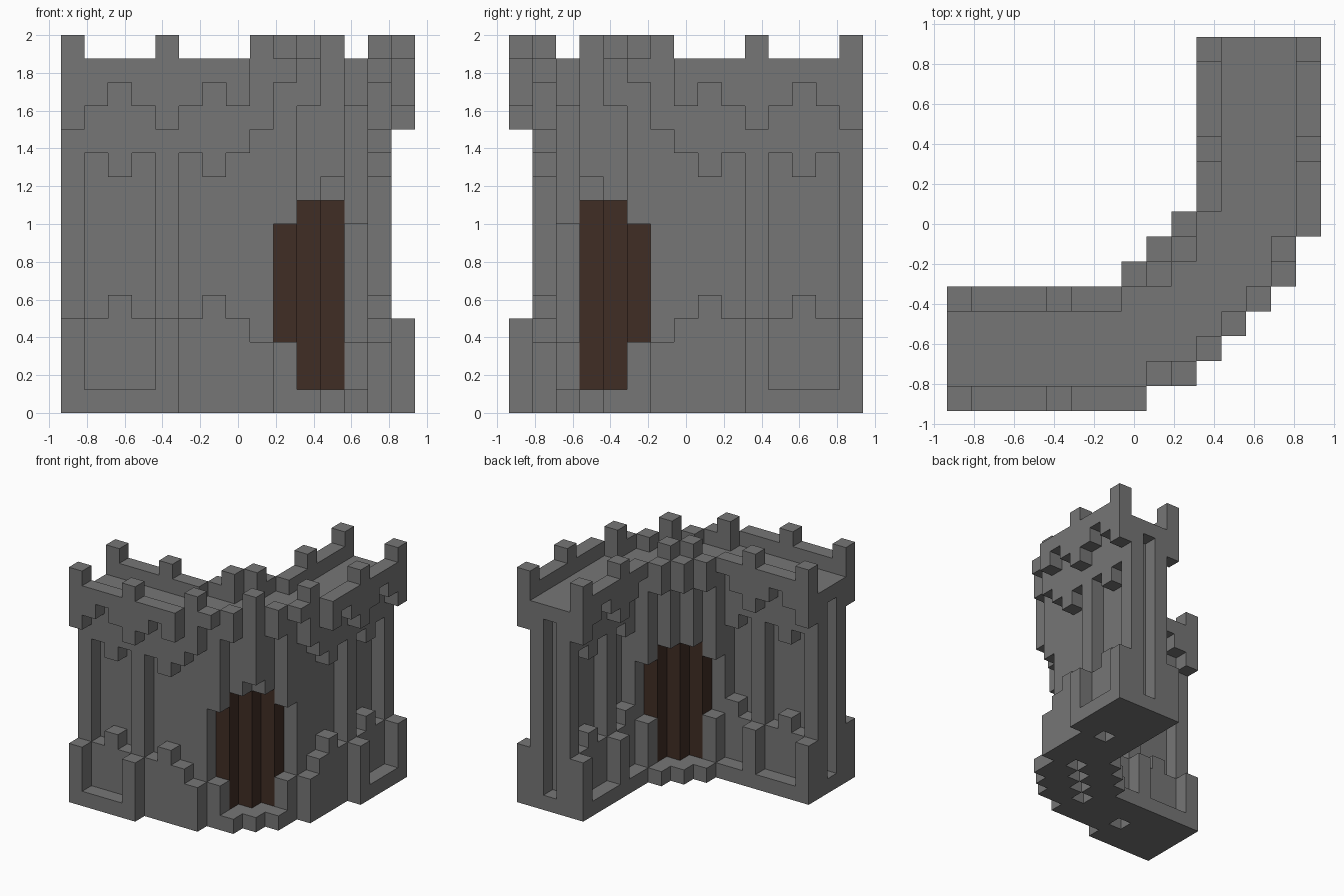
import bpy
import bmesh
from mathutils import Vector

cube = bpy.data.objects.get("Cube")
if cube:
    bpy.data.objects.remove(cube)

CELL = 0.125
claimed = set()


def material(name, rgb):
    mat = bpy.data.materials.new(name)
    mat.use_nodes = True
    mat.diffuse_color = (*rgb, 1)
    mat.node_tree.nodes["Principled BSDF"].inputs["Base Color"].default_value = (*rgb, 1)
    return mat


stone = material("grey stone", (0.18, 0.18, 0.18))
wood = material("dark wood", (0.051, 0.026, 0.018))


def block(cells, i, j, bottom, top):
    """Add a block and its twin across the diagonal; i and j are a cell or an inclusive pair."""
    i0, i1 = i if isinstance(i, tuple) else (i, i)
    j0, j1 = j if isinstance(j, tuple) else (j, j)
    for a in range(i0, i1 + 1):
        for b in range(j0, j1 + 1):
            for k in range(bottom, top):
                cells.add((a, b, k))
                cells.add((14 - b, 14 - a, k))


def build(name, cells, mat):
    """Turn a set of cells into one closed blocky mesh."""
    cells = cells - claimed
    claimed.update(cells)
    bm = bmesh.new()
    corners = {}

    def vert(p):
        key = tuple(p)
        if key not in corners:
            corners[key] = bm.verts.new(((p[0] - 7.5) * CELL, (p[1] - 7.5) * CELL, p[2] * CELL))
        return corners[key]

    for cell in sorted(cells):
        for axis in range(3):
            u, v = Vector((0, 0, 0)), Vector((0, 0, 0))
            u[(axis + 1) % 3] = 1
            v[(axis + 2) % 3] = 1
            for side in (0, 1):
                near = list(cell)
                near[axis] += 2 * side - 1
                if tuple(near) in cells:
                    continue
                o = Vector(cell)
                o[axis] += side
                ring = [o, o + u, o + u + v, o + v]
                if not side:
                    ring.reverse()
                bm.faces.new([vert([round(c) for c in p]) for p in ring])
    mesh = bpy.data.meshes.new(name)
    bm.to_mesh(mesh)
    bm.free()
    mesh.materials.append(mat)
    bpy.context.collection.objects.link(bpy.data.objects.new(name, mesh))


# Double door: an outer and an inner stepped leaf
door = set()
for n in range(3):
    block(door, 9 + n, 3 + n, 1, 9)
    block(door, 8 + n, 4 + n, 1, 9)
build("door", door, wood)

# Walls: thin core, pilasters on both faces, and masonry over the door
wall = set()
block(wall, (1, 3), 2, 0, 13)
block(wall, (5, 8), 2, 0, 13)
block(wall, 7, 3, 0, 13)
for i in (0, 4):
    for j in (1, 3):
        block(wall, i, j, 0, 13)
for n in range(3):
    block(wall, 9 + n, 3 + n, 9, 13)
    block(wall, 8 + n, 4 + n, 9, 13)
block(wall, 9, 2, 8, 13)
block(wall, 7, 4, 8, 13)
block(wall, 10, 3, 9, 13)
block(wall, 8, 5, 9, 13)
build("walls", wall, stone)

# Base: floor plates, corner posts, low curb with raised stones
base = set()
block(base, (0, 3), (0, 4), 0, 1)
for j in (0, 1, 3, 4):
    block(base, 4, j, 0, 1)
block(base, (5, 7), (1, 4), 0, 1)
for i in (0, 4):
    for j in (0, 4):
        block(base, i, j, 0, 4)
for j in (1, 3):
    block(base, (1, 3), j, 0, 4)
    block(base, 2, j, 4, 5)
    block(base, (5, 6), j, 0, 4)
    block(base, 6, j, 4, 5)
block(base, 7, 1, 0, 4)
block(base, 8, 1, 0, 3)
block(base, 9, 2, 0, 3)
block(base, 7, 4, 0, 4)
build("base", base, stone)

# Doorsteps on both sides, and the sills under the door leaves
steps = set()
for n in range(3):
    block(steps, 10 + n, 2 + n, 0, 1)
    block(steps, 7 + n, 5 + n, 0, 1)
block(steps, 10, 3, 0, 1)
block(steps, 8, 5, 0, 1)
build("doorsteps", steps, stone)
sills = set()
for n in range(3):
    block(sills, 9 + n, 3 + n, 0, 1)
    block(sills, 8 + n, 4 + n, 0, 1)
build("door_sills", sills, stone)

# Walkway slab with hanging corbels
walkway = set()
block(walkway, (0, 8), (1, 3), 13, 14)
for i in range(7, 13):
    for j in range(2, 8):
        if 3 <= i - j <= 7:
            block(walkway, i, j, 13, 14)
for j in (1, 3):
    for i in (1, 2, 3, 5, 6):
        block(walkway, i, j, 10 if i in (2, 6) else 11, 13)
block(walkway, 7, 1, 11, 13)
build("walkway", walkway, stone)

# Parapets: arched lower edge, merlons on top
parapet = set()
for j, last in ((0, 7), (4, 6)):
    for i in range(last + 1):
        if i % 4 == 0:
            block(parapet, i, j, 12, 16)
        else:
            block(parapet, i, j, 14 if i % 4 == 2 else 13, 15)
block(parapet, 8, 1, 12, 16)
block(parapet, 9, 1, 14, 15)
block(parapet, 10, 2, 13, 15)
block(parapet, 11, 3, 10, 16)
block(parapet, 7, 5, 13, 15)
block(parapet, 8, 6, 13, 15)
block(parapet, 8, 5, 13, 16)
build("parapets", parapet, stone)
